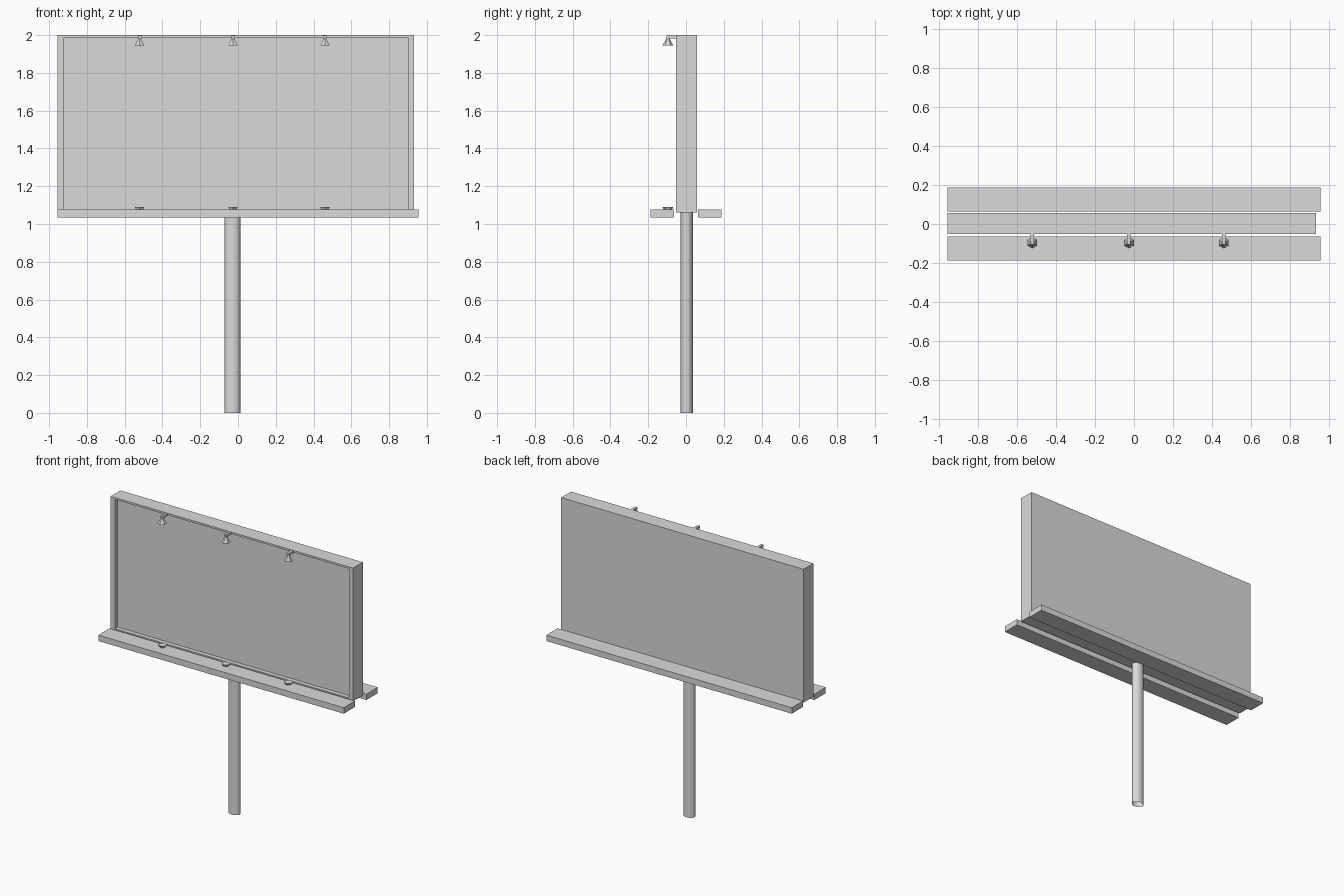
import bpy
import bmesh
from mathutils import Matrix, Vector

cube = bpy.data.objects.get("Cube")
if cube:
    bpy.data.objects.remove(cube, do_unlink=True)

# Single plain grey material
grey = bpy.data.materials.new("plain_grey")
grey.use_nodes = True
COLOR = (0.7, 0.7, 0.7, 1)
grey.diffuse_color = COLOR
grey.node_tree.nodes["Principled BSDF"].inputs["Base Color"].default_value = COLOR


def finish(name, bm):
    bmesh.ops.recalc_face_normals(bm, faces=bm.faces)
    mesh = bpy.data.meshes.new(name)
    bm.to_mesh(mesh)
    bm.free()
    mesh.materials.append(grey)
    obj = bpy.data.objects.new(name, mesh)
    bpy.context.collection.objects.link(obj)
    return obj


def box_mesh(low, high):
    low, high = Vector(low), Vector(high)
    bm = bmesh.new()
    size = Matrix.Diagonal((*(high - low), 1))
    bmesh.ops.create_cube(bm, size=1, matrix=Matrix.Translation((low + high) / 2) @ size)
    return bm


def lamp_shade(name, x, wide_z, narrow_z):
    # Hexagonal cone, with corners pointing along x
    bm = bmesh.new()
    bmesh.ops.create_cone(bm, cap_ends=True, segments=6, radius1=0.029, radius2=0.007,
                          depth=abs(narrow_z - wide_z))
    corner = max(bm.verts, key=lambda v: v.co.xy.length).co
    if abs(corner.y) > 0.02 and not any(abs(v.co.y) < 0.001 for v in bm.verts):
        bmesh.ops.rotate(bm, verts=bm.verts, matrix=Matrix.Rotation(0.5236, 3, 'Z'))
    flip = 1 if narrow_z > wide_z else -1
    for v in bm.verts:
        v.co = Vector((v.co.x + x, v.co.y - 0.096, flip * v.co.z + (wide_z + narrow_z) / 2))
    finish(name, bm)


# Board with a shallow framed recess in the front
bm = box_mesh((-0.955, -0.052, 1.062), (0.931, 0.057, 2.0))
bm.normal_update()
front = min(bm.faces, key=lambda f: f.calc_center_median().y)
bmesh.ops.inset_region(bm, faces=[front], thickness=0.01)
for v in front.verts:
    v.co.x = -0.922 if v.co.x < 0 else 0.901
    v.co.z = 1.078 if v.co.z < 1.5 else 1.987
rim = bmesh.ops.extrude_discrete_faces(bm, faces=[front])
for v in rim["faces"][0].verts:
    v.co.y += 0.03
finish("display_board", bm)

# Service walkways, front and back
for name, y0, y1 in (("front_walkway", -0.188, -0.064), ("back_walkway", 0.064, 0.188)):
    finish(name, box_mesh((-0.955, y0, 1.034), (0.955, y1, 1.076)))

# Slightly oval open tube
bm = bmesh.new()
bmesh.ops.create_cone(bm, cap_ends=False, segments=24, radius1=1, radius2=1, depth=1,
                      matrix=Matrix.Translation((-0.029, 0.004, 0.531))
                      @ Matrix.Diagonal((0.042, 0.032, 1.062, 1)))
post = finish("support_post", bm)
post.data.shade_smooth()

# Lamps along the top on short arms, and along the front walkway
for side, x in (("right", -0.521), ("middle", -0.026), ("left", 0.46)):
    finish(side + "_lamp_arm", box_mesh((x - 0.009, -0.104, 1.982), (x + 0.009, -0.05, 1.998)))
    lamp_shade(side + "_top_lamp", x, 1.944, 1.984)
    lamp_shade(side + "_bottom_lamp", x, 1.09, 1.05)
